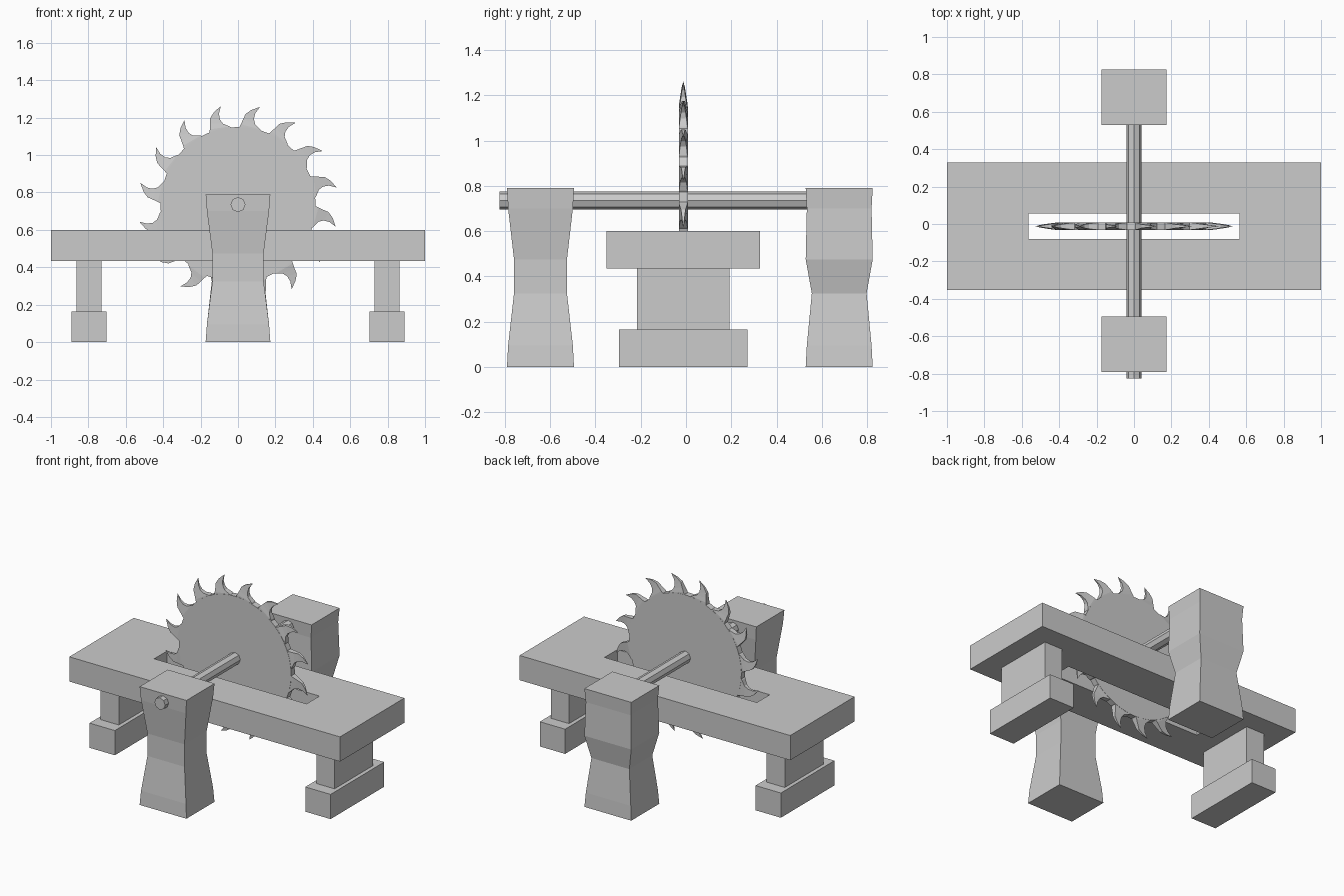
import bpy, bmesh
from math import sin, cos, radians
from mathutils import Matrix

if "Cube" in bpy.data.objects:
    bpy.data.objects.remove(bpy.data.objects["Cube"])

CY = -0.012          # centre plane of table and blade
AXLE_Z = 0.735


def finish(name, bm):
    bmesh.ops.recalc_face_normals(bm, faces=bm.faces)
    mesh = bpy.data.meshes.new(name)
    bm.to_mesh(mesh)
    bm.free()
    ob = bpy.data.objects.new(name, mesh)
    bpy.context.collection.objects.link(ob)
    return ob


def box(name, center, size):
    bm = bmesh.new()
    m = Matrix.Translation(center) @ Matrix.Diagonal((*size, 1))
    bmesh.ops.create_cube(bm, size=1, matrix=m)
    return finish(name, bm)


def rod(name, radius, y0, y1, z, sides):
    bm = bmesh.new()
    m = Matrix.Translation((0, (y0 + y1) / 2, z)) @ Matrix.Rotation(radians(90), 4, 'X')
    bmesh.ops.create_cone(bm, cap_ends=True, segments=sides, radius1=radius,
                          radius2=radius, depth=y1 - y0, matrix=m)
    return finish(name, bm)


def loft(bm, rings):
    """Skin a list of equal-length rings of points and cap both ends."""
    rings = [[bm.verts.new(p) for p in ring] for ring in rings]
    n = len(rings[0])
    for a, b in zip(rings, rings[1:]):
        for i in range(n):
            j = (i + 1) % n
            bm.faces.new((a[i], a[j], b[j], b[i]))
    bm.faces.new(rings[0])
    bm.faces.new(rings[-1])


def post(name, y, levels):
    bm = bmesh.new()
    loft(bm, [[(-hx, y - hy, z), (hx, y - hy, z), (hx, y + hy, z), (-hx, y + hy, z)]
              for z, hx, hy in levels])
    return finish(name, bm)


# Table top: 3x3 grid without its middle cell, extruded up
bm = bmesh.new()
xs = (-1, -0.563, 0.563, 1)
ys = (CY - 0.34, CY - 0.068, CY + 0.068, CY + 0.34)
grid = [[bm.verts.new((x, y, 0.435)) for y in ys] for x in xs]
for i in range(3):
    for j in range(3):
        if (i, j) != (1, 1):
            bm.faces.new((grid[i][j], grid[i + 1][j], grid[i + 1][j + 1], grid[i][j + 1]))
ext = bmesh.ops.extrude_face_region(bm, geom=bm.faces[:], use_keep_orig=True)
bmesh.ops.translate(bm, vec=(0, 0, 0.165),
                    verts=[g for g in ext['geom'] if isinstance(g, bmesh.types.BMVert)])
finish("table_top", bm)

# Table legs and feet
for side, s in (("left", -1), ("right", 1)):
    box(f"{side}_leg", (s * 0.797, CY, 0.30), (0.135, 0.408, 0.27))
    box(f"{side}_foot", (s * 0.797, CY, 0.0825), (0.187, 0.566, 0.165))

# Axle posts: waisted front post, back post wide at mid height
wide, near, waist = (0.173, 0.148), (0.166, 0.143), (0.137, 0.117)
post("front_post", -0.643, [(0, *wide), (0.095, *near), (0.325, *waist),
                            (0.475, *waist), (0.70, *near), (0.79, *wide)])
post("back_post", 0.677, [(0, *wide), (0.095, *near), (0.325, 0.14, 0.121),
                          (0.475, *wide), (0.70, *near), (0.79, *wide)])

# Axle and blade disc
rod("axle", 0.04, -0.825, 0.70, AXLE_Z, 8)
rod("blade_disc", 0.415, CY - 0.02, CY + 0.02, AXLE_Z, 48)

# Saw teeth: (back angle, back radius, front angle, front radius, half thickness)
ribs = [(13, 0.395, -8, 0.395, 0.0195), (10.5, 0.43, -4, 0.42, 0.0185),
        (9, 0.458, 0.5, 0.44, 0.014), (7.8, 0.486, 2, 0.465, 0.010),
        (4.5, 0.511, 1.8, 0.497, 0.006), (0.1, 0.534, -0.1, 0.534, 0.001)]


def polar(angle, r, y):
    a = radians(angle)
    return (r * cos(a), CY + y, AXLE_Z + r * sin(a))


bm = bmesh.new()
for k in range(16):
    tip = 10 + 22.5 * k
    loft(bm, [[polar(tip + ab, rb, -t), polar(tip + af, rf, -t),
               polar(tip + af, rf, t), polar(tip + ab, rb, t)]
              for ab, rb, af, rf, t in ribs])
finish("saw_teeth", bm)
